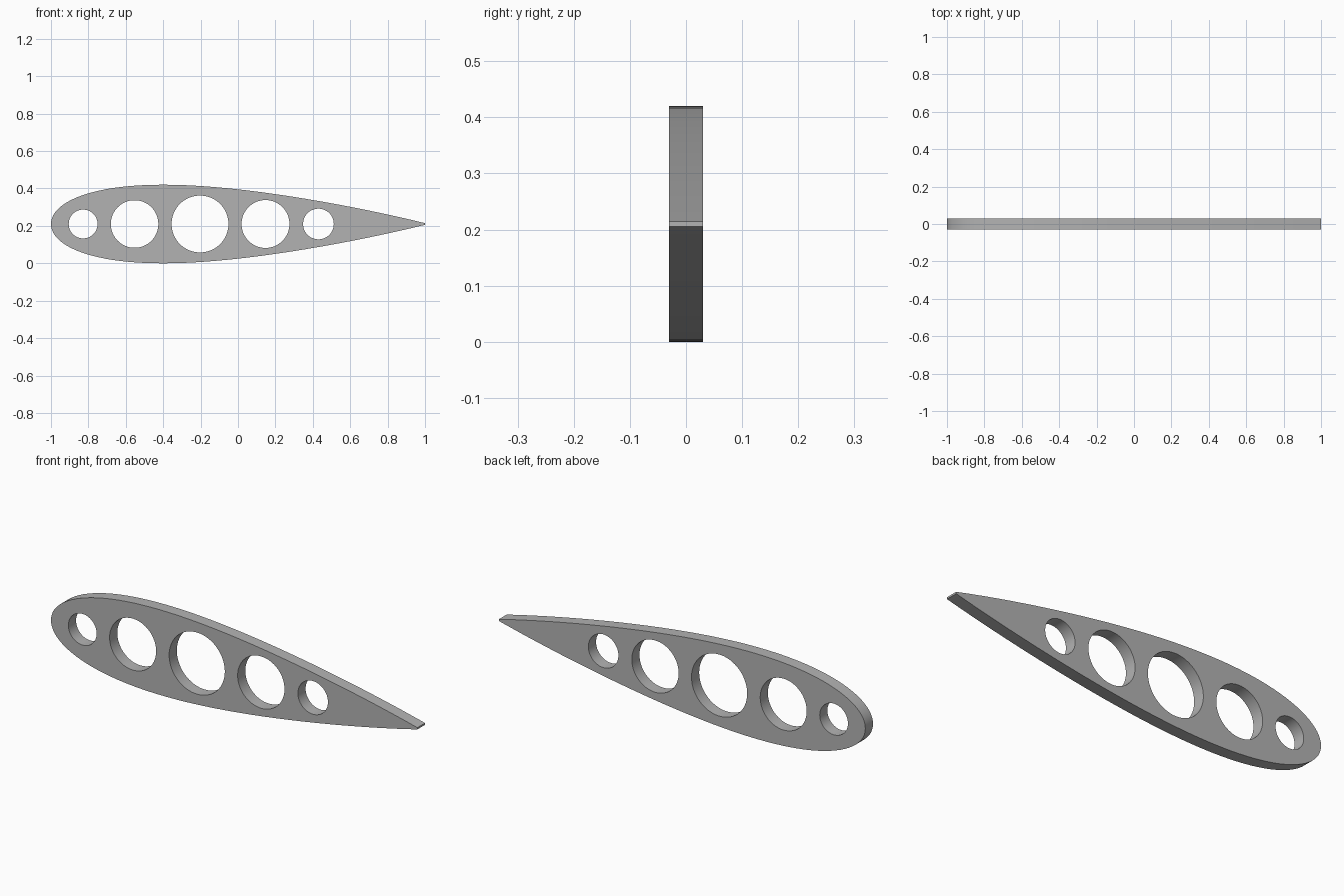
import bpy
import bmesh
from math import cos, sin, pi, radians, sqrt
from mathutils import Matrix

CHORD = 2.0
THICKNESS = 0.21     # relative to the chord
HALF_DEPTH = 0.03
MID_Z = 0.21
# lightening holes: centre x, radius
HOLES = [(-0.828, 0.077), (-0.553, 0.127), (-0.203, 0.152), (0.147, 0.128), (0.43, 0.082)]

cube = bpy.data.objects.get("Cube")
if cube:
    bpy.data.objects.remove(cube, do_unlink=True)


def half_height(t):
    """Symmetric aerofoil half thickness at chord fraction t."""
    shape = 0.2969 * sqrt(t) - 0.126 * t - 0.3516 * t**2 + 0.2843 * t**3 - 0.1015 * t**4
    return 5 * THICKNESS * CHORD * shape


def add_loop(curve, points):
    spline = curve.splines.new("POLY")
    spline.points.add(len(points) - 1)
    for point, (x, z) in zip(spline.points, points):
        point.co = (x, z, 0, 1)
    spline.use_cyclic_u = True


# Outline, denser at the rounded nose
STEPS = 60
fractions = [(1 - cos(pi * i / STEPS)) / 2 for i in range(STEPS + 1)]
upper = [(t * CHORD - 1, half_height(t)) for t in fractions]
lower = [(x, -z) for x, z in reversed(upper[1:])]

curve = bpy.data.curves.new("rib_profile", "CURVE")
curve.dimensions = "2D"
curve.fill_mode = "BOTH"
curve.extrude = HALF_DEPTH
add_loop(curve, upper + lower)

# Round holes
for cx, r in HOLES:
    angles = [2 * pi * i / 64 for i in range(64)]
    add_loop(curve, [(cx + r * cos(a), r * sin(a)) for a in angles])

# Turn the filled profile into one closed mesh, standing upright
profile = bpy.data.objects.new("rib_profile", curve)
bpy.context.collection.objects.link(profile)
bpy.context.view_layer.update()
evaluated = profile.evaluated_get(bpy.context.evaluated_depsgraph_get())
mesh = bpy.data.meshes.new_from_object(evaluated)
bpy.data.objects.remove(profile, do_unlink=True)

bm = bmesh.new()
bm.from_mesh(mesh)
bmesh.ops.remove_doubles(bm, verts=bm.verts, dist=1e-5)
bmesh.ops.transform(bm, verts=bm.verts,
                    matrix=Matrix.Translation((0, 0, MID_Z)) @ Matrix.Rotation(radians(90), 4, "X"))
bmesh.ops.recalc_face_normals(bm, faces=bm.faces)
bm.to_mesh(mesh)
bm.free()

rib = bpy.data.objects.new("wing_rib", mesh)
bpy.context.collection.objects.link(rib)

# Plain grey finish
grey = bpy.data.materials.new("grey")
grey.use_nodes = True
colour = (0.45, 0.45, 0.45, 1)
grey.diffuse_color = colour
grey.node_tree.nodes["Principled BSDF"].inputs["Base Color"].default_value = colour
mesh.materials.clear()
mesh.materials.append(grey)

bpy.ops.object.select_all(action="DESELECT")
rib.select_set(True)
bpy.context.view_layer.objects.active = rib
bpy.ops.object.shade_smooth_by_angle(angle=radians(30))
